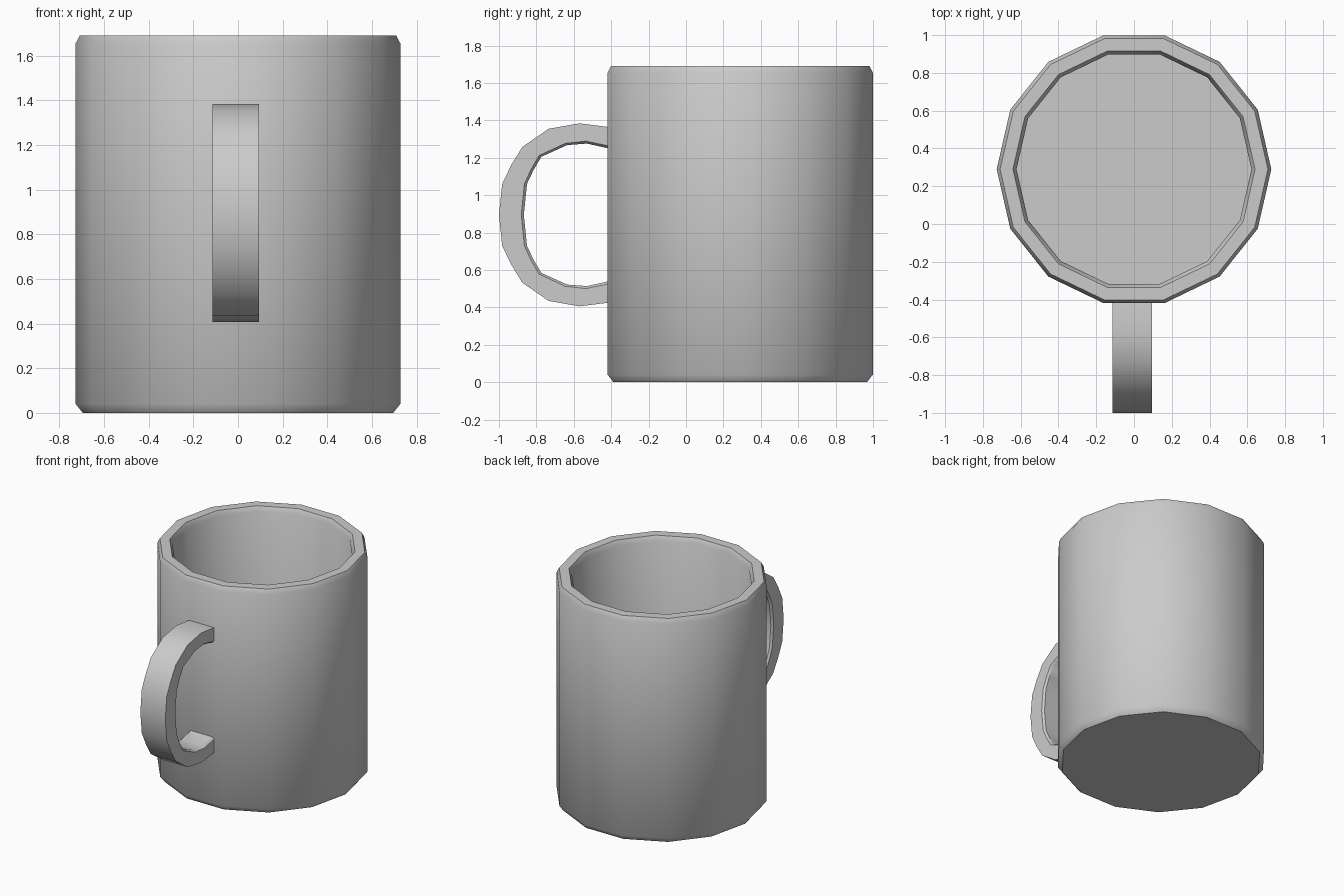
import bpy, bmesh, math
from mathutils import Vector

if "Cube" in bpy.data.objects:
    bpy.data.objects.remove(bpy.data.objects["Cube"])


def finish(bm, name):
    bmesh.ops.recalc_face_normals(bm, faces=bm.faces)
    mesh = bpy.data.meshes.new(name)
    bm.to_mesh(mesh)
    bm.free()
    ob = bpy.data.objects.new(name, mesh)
    bpy.context.collection.objects.link(ob)
    bpy.ops.object.select_all(action='DESELECT')
    ob.select_set(True)
    bpy.context.view_layer.objects.active = ob
    bpy.ops.object.shade_smooth_by_angle(angle=math.radians(42))
    return ob


def bridge(bm, rings, closed=True):
    for a, b in zip(rings, rings[1:]):
        n = len(a)
        for i in range(n):
            j = (i + 1) % n
            bm.faces.new((a[i], a[j], b[j], b[i]))
    bm.faces.new(rings[0])
    bm.faces.new(rings[-1])


# Cup body: 14-sided lathe with chamfered foot and rim, hollow inside
SIDES, CENTRE_Y = 14, 0.29
profile = [(0.695, 0), (0.727, 0.04), (0.727, 1.655), (0.709, 1.69),
           (0.641, 1.69), (0.622, 1.655), (0.622, 0.10)]
bm = bmesh.new()
rings = []
for r, z in profile:
    rings.append([bm.verts.new((r * math.cos(math.tau * i / SIDES),
                                CENTRE_Y + r * math.sin(math.tau * i / SIDES), z))
                  for i in range(SIDES)])
bridge(bm, rings)
finish(bm, "cup_body")

# Handle: flat strap swept round a C, upper half mirrored about mid height
MID_Z, CENTRE_X, HALF_W = 0.895, -0.01, 0.104
outer = [(-0.40, 0.468), (-0.57, 0.489), (-0.735, 0.46), (-0.875, 0.363),
         (-0.935, 0.265), (-0.983, 0.165), (-1.0, 0)]
inner = [(-0.40, 0.352), (-0.53, 0.381), (-0.635, 0.373), (-0.773, 0.311),
         (-0.815, 0.24), (-0.85, 0.166), (-0.867, 0)]


def mirrored(pts):
    return [Vector(p) for p in pts] + [Vector((y, -z)) for y, z in pts[-2::-1]]


bm = bmesh.new()
rings = []
for o, i in zip(mirrored(outer), mirrored(inner)):
    edge = i + (o - i).normalized() * 0.014
    section = [(-HALF_W, o), (HALF_W, o), (HALF_W, edge),
               (HALF_W - 0.014, i), (-HALF_W + 0.014, i), (-HALF_W, edge)]
    rings.append([bm.verts.new((CENTRE_X + x, p.x, MID_Z + p.y)) for x, p in section])
bridge(bm, rings)
finish(bm, "handle")
